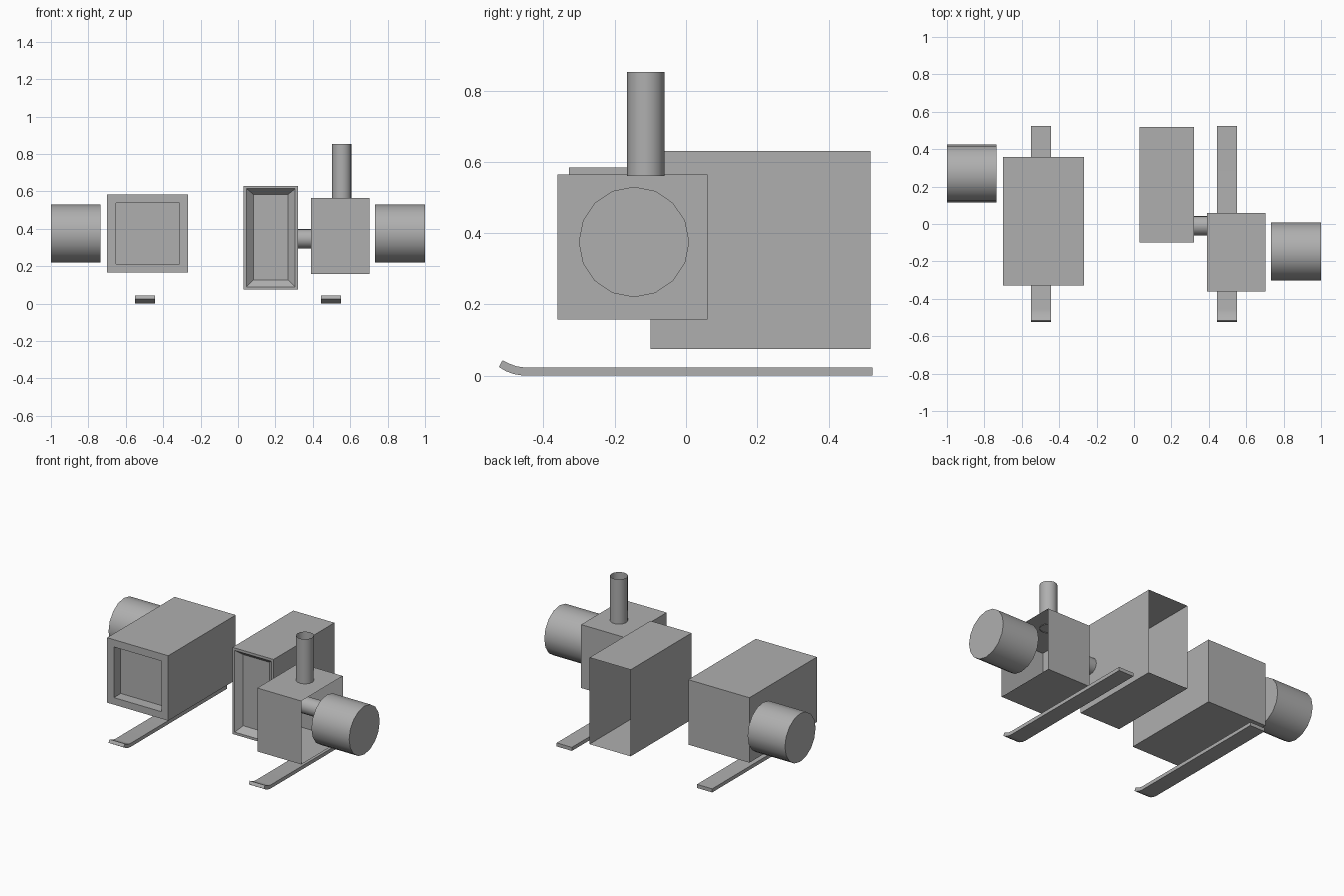
import bpy, bmesh, math
from mathutils import Matrix, Vector

if "Cube" in bpy.data.objects:
    bpy.data.objects.remove(bpy.data.objects["Cube"])

# Darker grey paint shared by all parts
grey = bpy.data.materials.new("dark_grey")
grey.diffuse_color = (0.43, 0.43, 0.43, 1)
grey.use_nodes = True
grey.node_tree.nodes["Principled BSDF"].inputs["Base Color"].default_value = grey.diffuse_color


def finish(bm, name, smooth=False):
    me = bpy.data.meshes.new(name)
    bm.to_mesh(me)
    bm.free()
    me.materials.append(grey)
    ob = bpy.data.objects.new(name, me)
    bpy.context.collection.objects.link(ob)
    if smooth:
        bpy.context.view_layer.objects.active = ob
        ob.select_set(True)
        bpy.ops.object.shade_smooth_by_angle(angle=math.radians(35))
        ob.select_set(False)
    return ob


def face_towards(bm, d):
    return max(bm.faces, key=lambda f: f.normal.dot(Vector(d)) * 10
               + f.calc_center_median().dot(Vector(d)))


def box(lo, hi, open_side=None):
    bm = bmesh.new()
    bmesh.ops.create_cube(bm, size=1)
    for v in bm.verts:
        v.co = [lo[i] + (v.co[i] + 0.5) * (hi[i] - lo[i]) for i in range(3)]
    bm.normal_update()
    if open_side:
        bmesh.ops.delete(bm, geom=[face_towards(bm, open_side)], context='FACES')
    return bm


def fit_face(f, x0, x1, z0, z1, dy=0):
    # move a front face's corners to a given rectangle, pushed in by dy
    c = f.calc_center_median()
    for v in f.verts:
        v.co = (x0 if v.co.x < c.x else x1, v.co.y + dy,
                z0 if v.co.z < c.z else z1)


def inset(bm, f):
    bmesh.ops.inset_region(bm, faces=[f], thickness=0.005)


def cylinder(name, a, b, r, sides, caps=True):
    a, b = Vector(a), Vector(b)
    bm = bmesh.new()
    rot = (b - a).to_track_quat('Z', 'Y').to_matrix().to_4x4()
    bmesh.ops.create_cone(bm, cap_ends=caps, segments=sides, radius1=r, radius2=r,
                          depth=(b - a).length,
                          matrix=Matrix.Translation((a + b) / 2) @ rot)
    return finish(bm, name, True)


# Left housing with a straight recess in the front
bm = box((-0.70, -0.328, 0.167), (-0.266, 0.357, 0.584))
front = face_towards(bm, (0, -1, 0))
inset(bm, front)
fit_face(front, -0.652, -0.313, 0.212, 0.537)
inset(bm, front)
fit_face(front, -0.652, -0.313, 0.212, 0.537, 0.07)
finish(bm, "left_housing")

# Tall duct: open back, sloped recess in the front
bm = box((0.03, -0.099, 0.074), (0.322, 0.518, 0.630), (0, 1, 0))
front = face_towards(bm, (0, -1, 0))
inset(bm, front)
fit_face(front, 0.046, 0.306, 0.09, 0.614)
inset(bm, front)
fit_face(front, 0.082, 0.268, 0.127, 0.584, 0.035)
finish(bm, "tall_duct")

# Right housing, open towards its drum
finish(box((0.39, -0.361, 0.158), (0.702, 0.06, 0.565), (1, 0, 0)), "right_housing")

# Drums on the outer sides
cylinder("left_drum", (-0.735, 0.27, 0.375), (-1.0, 0.27, 0.375), 0.155, 16)
cylinder("right_drum", (0.732, -0.146, 0.375), (1.0, -0.146, 0.375), 0.155, 16)

# Open pipes: upright stack and link between duct and housing
cylinder("stack", (0.555, -0.113, 0.56), (0.555, -0.113, 0.852), 0.052, 16, False)
cylinder("link_pipe", (0.32, -0.009, 0.347), (0.60, -0.009, 0.347), 0.052, 16, False)

# Skids with upturned front tips
profile = [(0.523, 0.0), (0.523, 0.023), (-0.455, 0.023), (-0.475, 0.026),
           (-0.495, 0.033), (-0.515, 0.043), (-0.525, 0.024), (-0.505, 0.012),
           (-0.482, 0.004), (-0.458, 0.0)]
for side, x in (("left", -0.498), ("right", 0.498)):
    bm = bmesh.new()
    f = bm.faces.new([bm.verts.new((x - 0.054, y, z)) for y, z in profile])
    ext = bmesh.ops.extrude_face_region(bm, geom=[f])
    bmesh.ops.translate(bm, vec=(0.108, 0, 0),
                        verts=[g for g in ext["geom"] if isinstance(g, bmesh.types.BMVert)])
    bmesh.ops.recalc_face_normals(bm, faces=bm.faces)
    finish(bm, side + "_skid", True)
